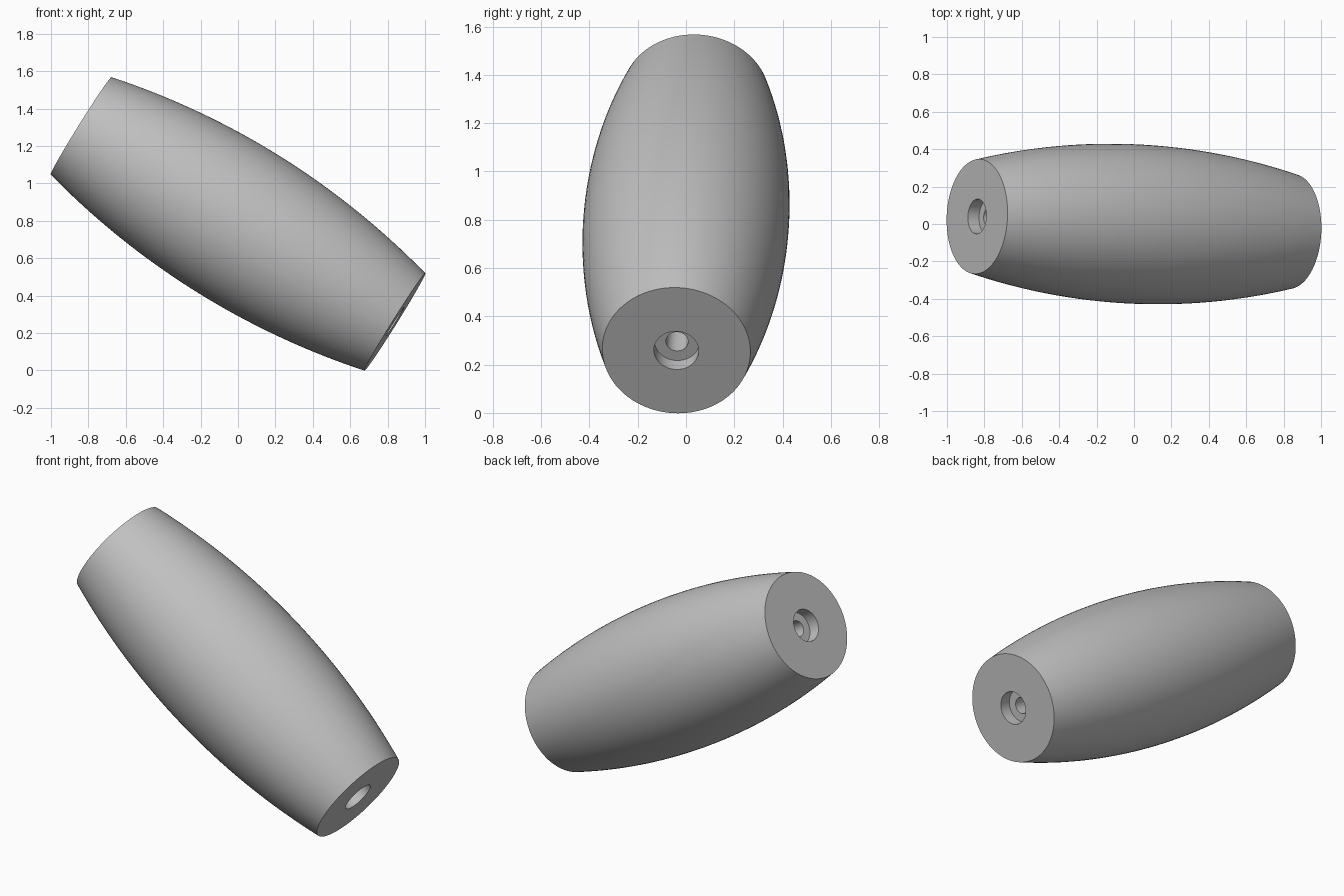
import bpy, bmesh, math
from mathutils import Vector

cube = bpy.data.objects.get("Cube")
if cube:
    bpy.data.objects.remove(cube, do_unlink=True)

HALF, R_END, R_MID = 0.99, 0.307, 0.426     # barrel half length and radii
R_BORE, R_HOLE, DEPTH = 0.093, 0.046, 0.07  # counterbore and through hole
ARC_STEPS, SIDES = 32, 96

grey = bpy.data.materials.new("plain_grey")
grey.use_nodes = True
color = (0.53, 0.53, 0.53, 1)
grey.diffuse_color = color
grey.node_tree.nodes["Principled BSDF"].inputs["Base Color"].default_value = color

# Barrel outline: circular arc outside, stepped bore inside, as a closed loop
sag = R_MID - R_END
arc_radius = (HALF ** 2 + sag ** 2) / (2 * sag)
profile = []
for i in range(ARC_STEPS + 1):
    z = HALF * (2 * i / ARC_STEPS - 1)
    profile.append((R_MID - arc_radius + math.sqrt(arc_radius ** 2 - z * z), z))
floor = HALF - DEPTH
profile += [(R_BORE, HALF), (R_BORE, floor), (R_HOLE, floor)]
profile += [(R_HOLE, -floor), (R_BORE, -floor), (R_BORE, -HALF)]

# Revolve the outline about its axis
bm = bmesh.new()
verts = [bm.verts.new((r, 0, z)) for r, z in profile]
edges = [bm.edges.new((v, verts[(i + 1) % len(verts)])) for i, v in enumerate(verts)]
bmesh.ops.spin(bm, geom=verts + edges, cent=(0, 0, 0), axis=(0, 0, 1),
               angle=math.tau, steps=SIDES, use_merge=True)
bmesh.ops.remove_doubles(bm, verts=bm.verts, dist=1e-5)
bmesh.ops.recalc_face_normals(bm, faces=bm.faces)

mesh = bpy.data.meshes.new("barrel_handle")
bm.to_mesh(mesh)
bm.free()
mesh.materials.append(grey)
handle = bpy.data.objects.new("barrel_handle", mesh)
bpy.context.collection.objects.link(handle)

# Tilt the handle and rest its lower rim on the ground
axis = Vector((0.837, -0.04, -0.523))
handle.rotation_mode = "QUATERNION"
handle.rotation_quaternion = axis.to_track_quat("Z", "Y")
handle.location = (0, 0, 0.783)

bpy.ops.object.select_all(action="DESELECT")
handle.select_set(True)
bpy.context.view_layer.objects.active = handle
bpy.ops.object.shade_smooth_by_angle(angle=math.radians(30))
